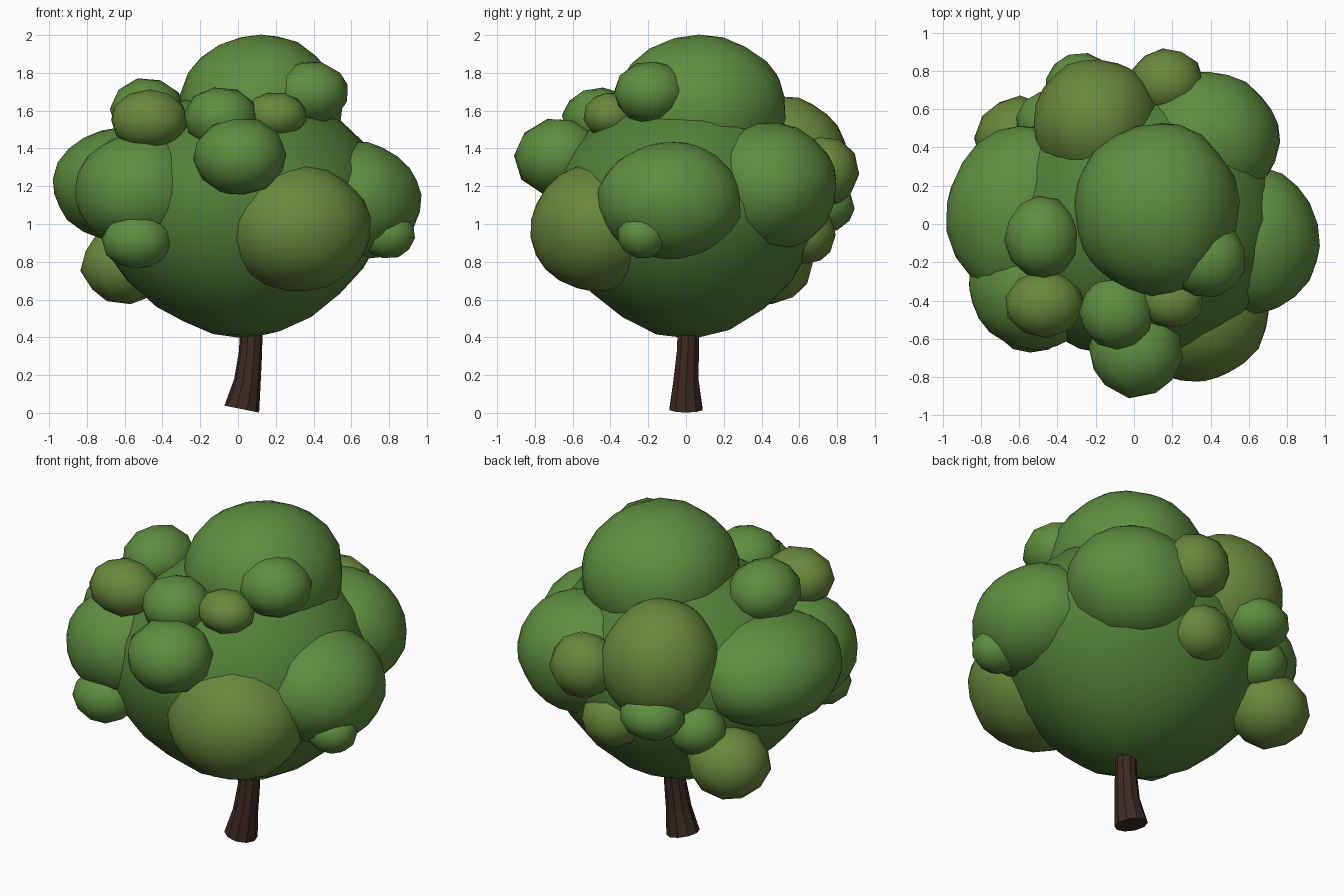
import bpy, bmesh, math, random
from mathutils import Vector, Euler, noise

if "Cube" in bpy.data.objects:
    bpy.data.objects.remove(bpy.data.objects["Cube"])

random.seed(4)


def material(name, rgb):
    m = bpy.data.materials.new(name)
    m.diffuse_color = (*rgb, 1)
    m.use_nodes = True
    m.node_tree.nodes["Principled BSDF"].inputs["Base Color"].default_value = m.diffuse_color
    return m


GREEN = material("leaf_green", (0.11, 0.27, 0.05))
OLIVE = material("leaf_olive", (0.14, 0.245, 0.045))
DARK = material("leaf_dark", (0.085, 0.22, 0.04))
BARK = material("bark", (0.045, 0.024, 0.016))


def finish(name, bm, mat, smooth):
    bmesh.ops.recalc_face_normals(bm, faces=bm.faces)
    me = bpy.data.meshes.new(name)
    bm.to_mesh(me)
    bm.free()
    for p in me.polygons:
        p.use_smooth = smooth
    me.materials.append(mat)
    ob = bpy.data.objects.new(name, me)
    bpy.context.collection.objects.link(ob)
    return ob


def clump(name, centre, radii, mat, detail, taper=0.0):
    """Slightly lumpy, randomly turned icosphere, narrowed below by taper."""
    bm = bmesh.new()
    bmesh.ops.create_icosphere(bm, subdivisions=detail, radius=1)
    turn = Euler([random.uniform(0, 6.28) for _ in range(3)]).to_matrix()
    seed = Vector([random.uniform(0, 50) for _ in range(3)])
    fit = 1.01 if detail == 3 else 1.04
    for v in bm.verts:
        d = turn @ v.co
        k = fit * (1 + 0.04 * noise.noise(d * 1.8 + seed))
        w = 1 - taper * max(0, -d.z)
        d = Vector((d.x * w, d.y * w, d.z))
        v.co = Vector([c + r * k * a for c, r, a in zip(centre, radii, d)])
    finish(name, bm, mat, True)


# Large foliage masses
clump("main_crown", (0.01, 0.01, 1.06), (0.77, 0.72, 0.65), DARK, 3, 0.15)
clump("top_crown", (0.12, 0.075, 1.605), (0.43, 0.45, 0.4), GREEN, 3)
clump("left_crown", (-0.57, 0.05, 1.205), (0.405, 0.46, 0.31), GREEN, 3)
clump("front_left_crown", (-0.52, -0.315, 1.17), (0.34, 0.34, 0.31), GREEN, 3)
clump("right_crown", (0.63, -0.085, 1.12), (0.335, 0.38, 0.31), GREEN, 3)
clump("back_right_crown", (0.365, 0.44, 1.2), (0.39, 0.36, 0.34), GREEN, 3)
clump("front_crown", (0.31, -0.465, 0.98), (0.39, 0.36, 0.335), OLIVE, 3)
clump("back_crown", (-0.2, 0.53, 1.32), (0.325, 0.33, 0.35), OLIVE, 3)

# Small leaf clumps: centre, radii, material
SMALL = [
    ((0.01, -0.67, 1.355), (0.24, 0.23, 0.2), GREEN),
    ((-0.09, -0.46, 1.56), (0.19, 0.19, 0.16), GREEN),
    ((0.2, -0.4, 1.575), (0.16, 0.14, 0.12), OLIVE),
    ((0.38, -0.185, 1.695), (0.205, 0.19, 0.165), GREEN),
    ((-0.47, -0.42, 1.55), (0.2, 0.17, 0.155), OLIVE),
    ((-0.48, -0.07, 1.6), (0.19, 0.21, 0.17), GREEN),
    ((-0.535, -0.52, 0.91), (0.18, 0.15, 0.145), GREEN),
    ((0.79, -0.23, 0.94), (0.145, 0.13, 0.12), GREEN),
    ((-0.6, 0.44, 0.78), (0.225, 0.22, 0.2), OLIVE),
    ((-0.28, 0.72, 1.09), (0.18, 0.17, 0.135), GREEN),
    ((0.17, 0.74, 1.28), (0.19, 0.17, 0.18), OLIVE),
    ((0.05, 0.63, 0.95), (0.18, 0.16, 0.16), OLIVE),
    ((-0.45, 0.53, 0.98), (0.16, 0.16, 0.145), GREEN),
]
for i, (c, r, m) in enumerate(SMALL):
    clump(f"leaf_clump_{i + 1}", c, r, m, 2)

# Trunk: ten-sided rings (x, y, z, radius, tilt) along a gentle bend
RINGS = [(0.02, 0, 0.02, 0.092, 0.2), (0.05, 0, 0.17, 0.07, 0.15),
         (0.067, 0.01, 0.33, 0.061, 0.08), (0.07, 0.015, 0.5, 0.06, 0.0)]
N = 10
bm = bmesh.new()
loops = []
for x, y, z, r, tilt in RINGS:
    loops.append([])
    for k in range(N):
        a = 2 * math.pi * k / N
        dx = r * math.cos(a)
        loops[-1].append(bm.verts.new((x + dx, y + r * math.sin(a), z - tilt * dx)))
for lo, hi in zip(loops, loops[1:]):
    for k in range(N):
        j = (k + 1) % N
        bm.faces.new((lo[k], lo[j], hi[j], hi[k]))
bm.faces.new(loops[0][::-1])
bm.faces.new(loops[-1])
finish("trunk", bm, BARK, False)
